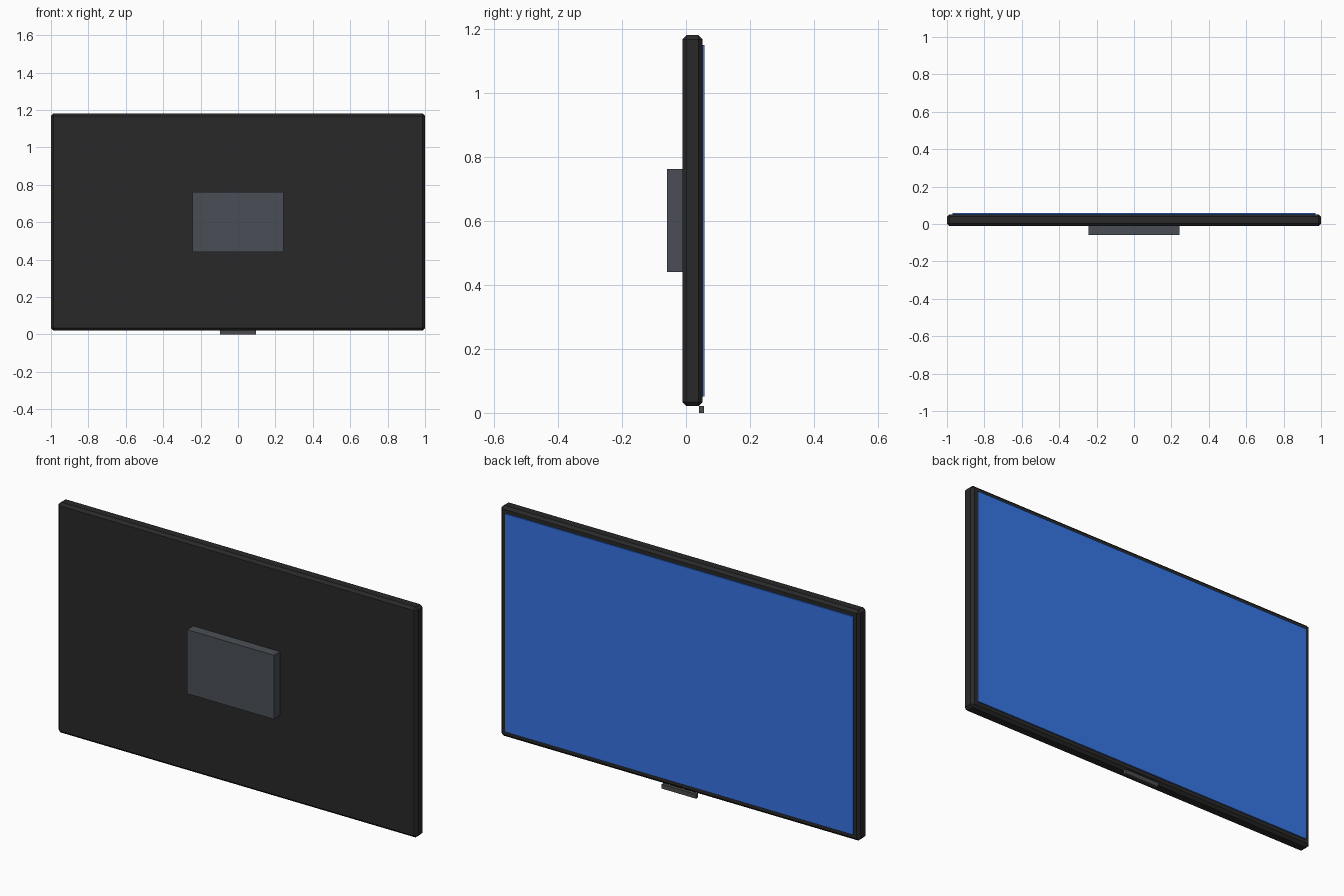
import bpy

if "Cube" in bpy.data.objects:
    bpy.data.objects.remove(bpy.data.objects["Cube"])


def material(name, rgb):
    m = bpy.data.materials.new(name)
    m.diffuse_color = (*rgb, 1.0)
    m.use_nodes = True
    m.node_tree.nodes["Principled BSDF"].inputs["Base Color"].default_value = m.diffuse_color
    return m


BLACK = material("black plastic", (0.022, 0.022, 0.022))
GREY = material("slate grey", (0.068, 0.076, 0.090))
DARK_GREY = material("dark grey", (0.070, 0.070, 0.070))
BLUE = material("screen blue", (0.037, 0.178, 0.775))


def box(name, lo, hi, mat, bevel=0.0):
    """Box between two corners, with optionally chamfered edges."""
    bpy.ops.mesh.primitive_cube_add(
        size=1, location=[(a + b) / 2 for a, b in zip(lo, hi)])
    ob = bpy.context.object
    ob.name = name
    ob.scale = [b - a for a, b in zip(lo, hi)]
    bpy.ops.object.transform_apply(location=False, rotation=False, scale=True)
    ob.data.materials.append(mat)
    if bevel:
        mod = ob.modifiers.new("chamfered edges", "BEVEL")
        mod.width = bevel
        mod.segments = 1
    return ob


# Television casing with chamfered edges
box("casing", (-1.0, -0.011, 0.021), (1.0, 0.052, 1.181), BLACK, 0.013)

# Display panel standing slightly proud of the casing
box("screen", (-0.97, 0.050, 0.052), (0.97, 0.058, 1.150), BLUE)

# Wall mount block on the opposite side
box("wall_mount", (-0.242, -0.060, 0.440), (0.242, -0.010, 0.762), GREY)

# Small sensor bar under the lower edge
box("sensor_bar", (-0.096, 0.041, 0.0), (0.096, 0.057, 0.022), DARK_GREY)
